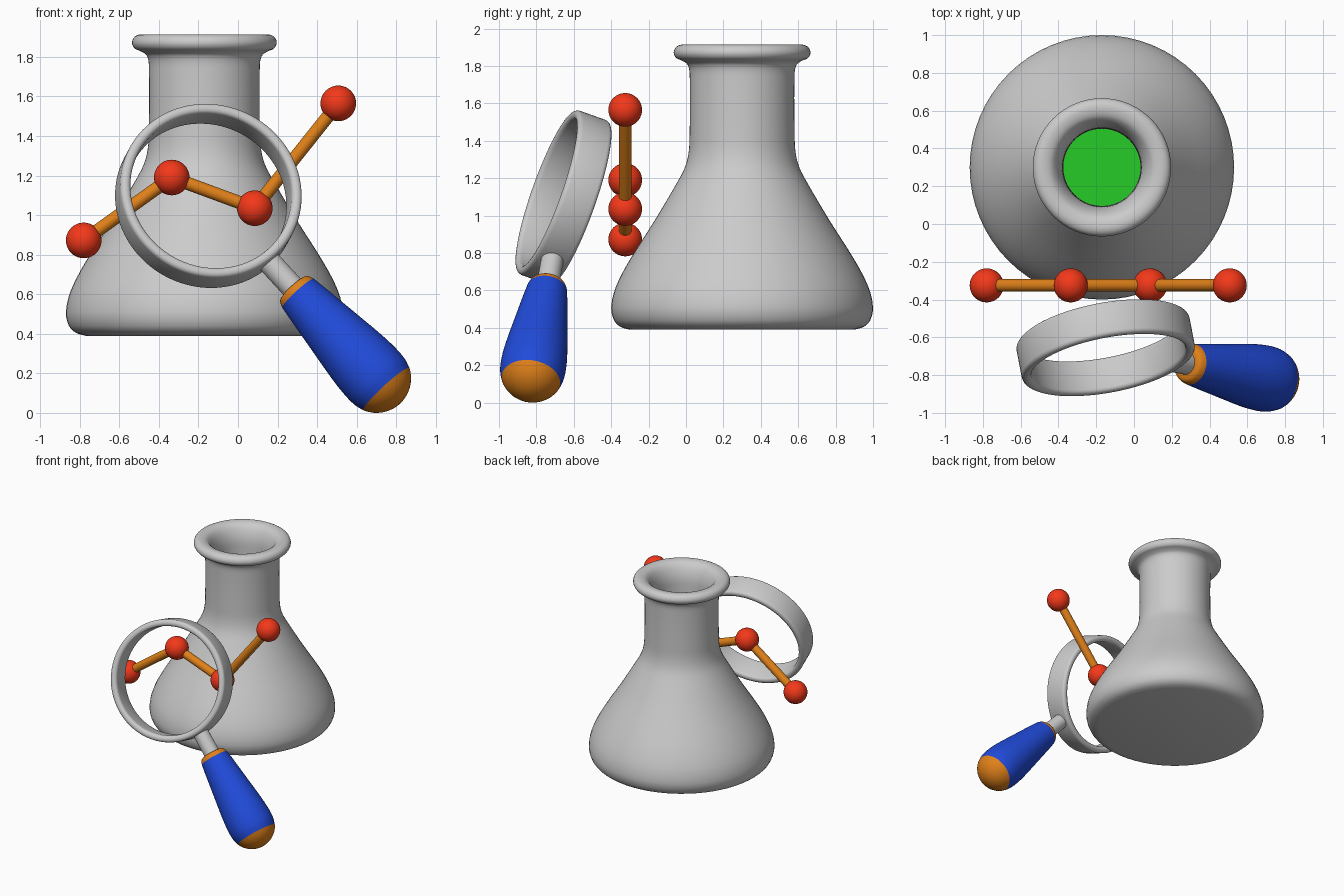
import bpy, bmesh, math
from mathutils import Vector, Matrix

if "Cube" in bpy.data.objects:
    bpy.data.objects.remove(bpy.data.objects["Cube"])


def material(name, rgb):
    m = bpy.data.materials.new(name)
    m.diffuse_color = (*rgb, 1)
    m.use_nodes = True
    m.node_tree.nodes["Principled BSDF"].inputs["Base Color"].default_value = m.diffuse_color
    return m


RED = material("red", (0.90, 0.04, 0.01))
ORANGE = material("orange", (0.75, 0.22, 0.01))
BLUE = material("blue", (0.015, 0.07, 0.70))
GREEN = material("green", (0.02, 0.60, 0.02))


def curve_through(pts, n=3):
    """Catmull-Rom refinement of a profile."""
    p = [Vector(q) for q in pts]
    out = []
    for i in range(len(p) - 1):
        b, c = p[i], p[i + 1]
        k = (c - b).length
        m0 = (c - p[i - 1]).normalized() * k if i else c - b
        m1 = (p[i + 2] - b).normalized() * k if i + 2 < len(p) else c - b
        for j in range(n):
            t = j / n
            out.append(b * (2*t**3 - 3*t*t + 1) + m0 * (t**3 - 2*t*t + t)
                       + c * (3*t*t - 2*t**3) + m1 * (t**3 - t*t))
    return out + [p[-1]]


def lathe(name, profile, matrix, mat=None, closed=False, steps=64):
    """Turn an (r, h) profile about the local z axis."""
    bm = bmesh.new()
    vs = [bm.verts.new((max(r, 0), 0, h)) for r, h in profile]
    es = [bm.edges.new(e) for e in zip(vs, vs[1:])]
    if closed:
        es.append(bm.edges.new((vs[-1], vs[0])))
    bmesh.ops.spin(bm, geom=vs + es, axis=(0, 0, 1), cent=(0, 0, 0),
                   angle=math.tau, steps=steps, use_merge=True)
    bmesh.ops.remove_doubles(bm, verts=bm.verts, dist=1e-5)
    bmesh.ops.recalc_face_normals(bm, faces=bm.faces)
    me = bpy.data.meshes.new(name)
    bm.to_mesh(me)
    bm.free()
    ob = bpy.data.objects.new(name, me)
    bpy.context.collection.objects.link(ob)
    ob.matrix_world = matrix
    if mat:
        me.materials.append(mat)
    bpy.ops.object.select_all(action='DESELECT')
    bpy.context.view_layer.objects.active = ob
    ob.select_set(True)
    bpy.ops.object.shade_smooth_by_angle(angle=math.radians(40))
    return ob


def along(origin, axis):
    return Matrix.Translation(origin) @ Vector(axis).to_track_quat('Z', 'Y').to_matrix().to_4x4()


# Hollow flask with rolled rim
flask_at = Matrix.Translation((-0.17, 0.30, 0))
outside = [(.60, .39), (.65, .405), (.685, .44), (.70, .51), (.675, .62), (.60, .765),
           (.47, .97), (.34, 1.19), (.305, 1.26), (.287, 1.33), (.281, 1.41), (.28, 1.74),
           (.29, 1.805), (.325, 1.83), (.352, 1.842), (.366, 1.872), (.35, 1.904),
           (.31, 1.914), (.26, 1.895), (.22, 1.82), (.208, 1.74), (.208, 1.37)]
inside = [(.235, 1.24), (.28, 1.16), (.41, .93), (.54, .73), (.61, .60), (.63, .52),
          (.61, .47), (.55, .455)]
lathe("flask", [(0, .39)] + curve_through(outside + inside) + [(0, .455)], flask_at)

# Liquid inside the flask
lathe("liquid", [(0, .46), (.55, .46), (.605, .475), (.625, .52), (.605, .60), (.535, .73),
                 (.423, .90), (0, .90)], flask_at, GREEN)

# Molecule: balls joined by rods
atoms = [Vector((x, -.325, z)) for x, z in
         ((-.78, .872), (-.335, 1.19), (.085, 1.035), (.507, 1.565))]
ball = [(.09 * math.sin(a), -.09 * math.cos(a)) for a in (math.pi * i / 20 for i in range(21))]
for i, a in enumerate(atoms):
    lathe(f"molecule_ball_{i + 1}", ball, Matrix.Translation(a), RED, steps=40)
for i, (a, b) in enumerate(zip(atoms, atoms[1:])):
    L = (b - a).length
    lathe(f"molecule_rod_{i + 1}", [(0, 0), (.033, 0), (.033, L), (0, L)],
          along(a, b - a), ORANGE, steps=24)

# Magnifier ring with rounded band section
centre = Vector((-.15, -.655, 1.097))
direction = (Vector((.70, -.82, .175)) - centre).normalized()
normal = Vector((.177, -.927, .33))
band = []
for cx, ch, start in ((.443, .073, 0), (.437, .073, 90), (.437, -.073, 180), (.443, -.073, 270)):
    for k in range(5):
        a = math.radians(start + 22.5 * k)
        band.append((cx + .023 * math.cos(a), ch + .023 * math.sin(a)))
lathe("magnifier_ring", band, along(centre, normal), closed=True, steps=96)

# Magnifier stem, collar, grip and end cap share one axis
axis = along(centre, direction)
lathe("magnifier_stem", [(0, .44), (.06, .44), (.06, .67), (0, .67)], axis, steps=40)
lathe("handle_collar", [(0, .635)] + curve_through([(.075, .635), (.092, .642), (.103, .66), (.108, .675)])
      + [(0, .675)], axis, ORANGE)
lathe("handle_grip", [(0, .675)] + curve_through([(.108, .675), (.118, .74), (.146, .95), (.168, 1.12),
      (.175, 1.22), (.172, 1.29), (.158, 1.34)]) + [(0, 1.34)], axis, BLUE)
cap = [(.175 * math.cos(a), 1.265 + .175 * math.sin(a))
       for a in (math.radians(25.4 + 64.6 * i / 8) for i in range(9))]
lathe("handle_cap", [(0, 1.34)] + cap, axis, ORANGE)
